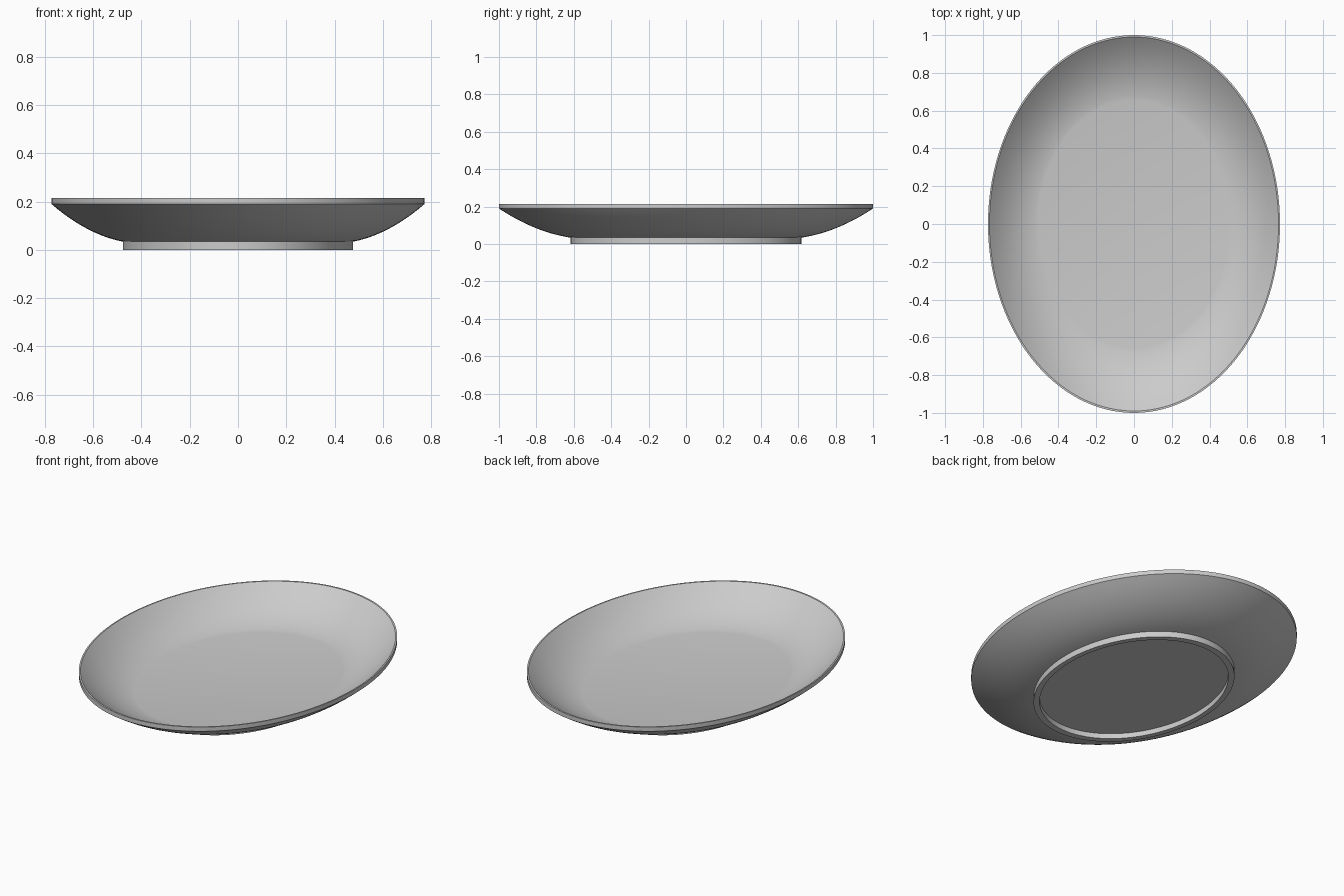
import bpy
import bmesh
from math import cos, sin, tau

cube = bpy.data.objects.get("Cube")
if cube:
    bpy.data.objects.remove(cube, do_unlink=True)

SEGMENTS = 128
WIDTH_RATIO = 0.773  # oval width over length


def arc(start, end, slope, steps):
    """Parabolic profile leaving start at a given slope and reaching end."""
    run, rise = end[0] - start[0], end[1] - start[1]
    bend = (rise - slope * run) / run ** 2
    distances = [run * i / steps for i in range(steps + 1)]
    return [(start[0] + d, start[1] + slope * d + bend * d * d) for d in distances]


# Section from the recessed underside, round the foot and rim, to the well
underside = [(0.58, 0.03), (0.58, 0), (0.617, 0)]
outer_wall = arc((0.617, 0.034), (1, 0.19), 0.15, 14)
inner_wall = arc((0.655, 0.058), (0.99, 0.215), 0.12, 14)
profile = underside + outer_wall + [(1, 0.215)] + inner_wall[::-1]

# Sweep the section around the oval
bm = bmesh.new()
rings = []
for radius, z in profile:
    rings.append([bm.verts.new((WIDTH_RATIO * radius * cos(tau * i / SEGMENTS),
                                radius * sin(tau * i / SEGMENTS), z))
                  for i in range(SEGMENTS)])
for low, high in zip(rings, rings[1:]):
    for i in range(SEGMENTS):
        j = (i + 1) % SEGMENTS
        bm.faces.new((low[i], low[j], high[j], high[i]))

# Flat base and well floor
bm.faces.new(rings[0][::-1])
bm.faces.new(rings[-1])
bmesh.ops.recalc_face_normals(bm, faces=bm.faces)

mesh = bpy.data.meshes.new("oval_plate")
bm.to_mesh(mesh)
bm.free()
plate = bpy.data.objects.new("oval_plate", mesh)
bpy.context.collection.objects.link(plate)

# Plain glaze
glaze = bpy.data.materials.new("light_grey_glaze")
glaze.use_nodes = True
colour = (0.6, 0.6, 0.6, 1)
glaze.diffuse_color = colour
glaze.node_tree.nodes["Principled BSDF"].inputs["Base Color"].default_value = colour
mesh.materials.append(glaze)

bpy.ops.object.select_all(action='DESELECT')
plate.select_set(True)
bpy.context.view_layer.objects.active = plate
bpy.ops.object.shade_smooth_by_angle(angle=0.5)
